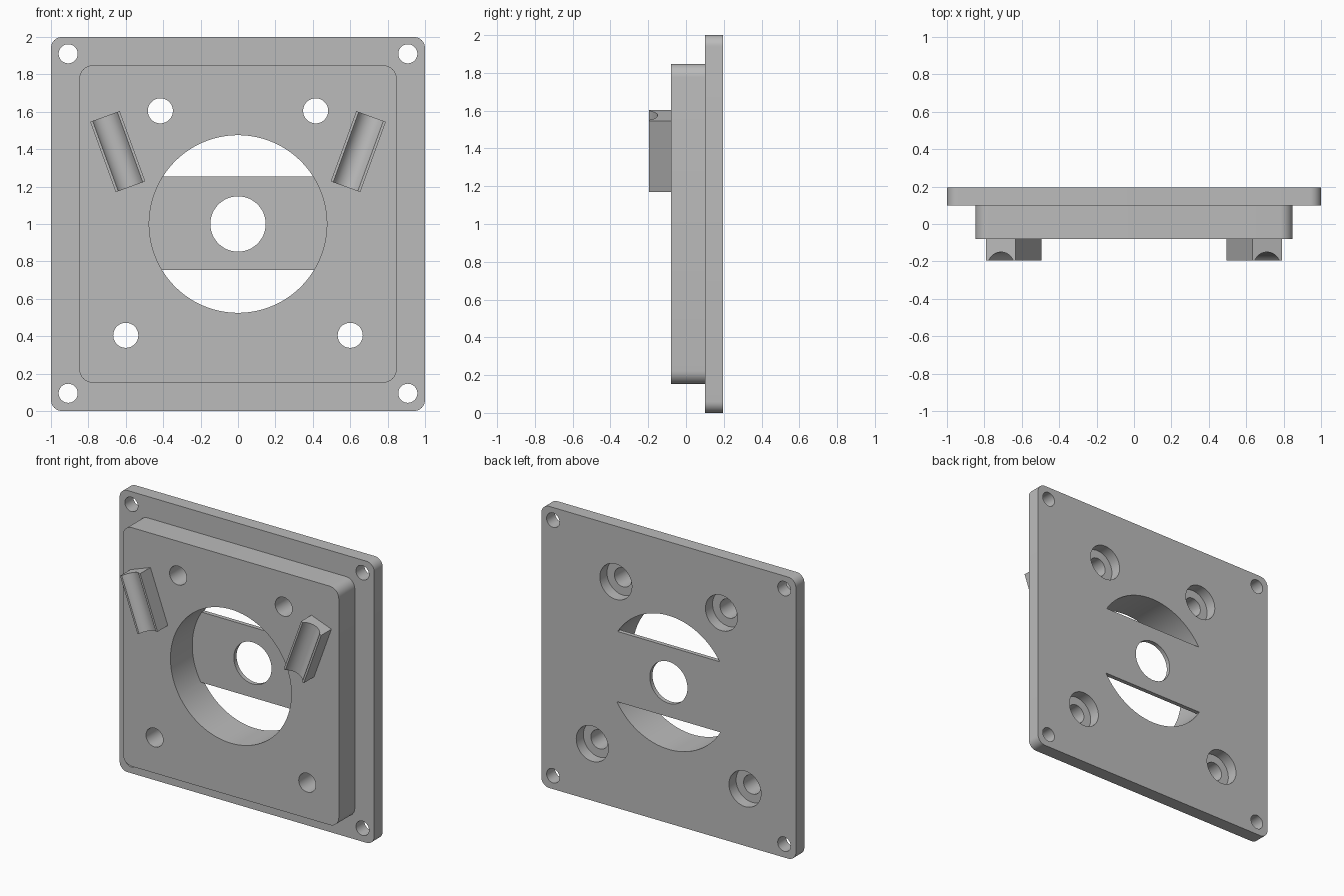
import bpy
import bmesh
from math import sin, cos, pi, radians
from mathutils import Matrix, Vector

if "Cube" in bpy.data.objects:
    bpy.data.objects.remove(bpy.data.objects["Cube"])

grey = bpy.data.materials.new("plain grey")
grey.use_nodes = True
grey.diffuse_color = (0.5, 0.5, 0.5, 1)
grey.node_tree.nodes["Principled BSDF"].inputs["Base Color"].default_value = (0.5, 0.5, 0.5, 1)


def arc(cx, cz, r, start, end, steps):
    return [(cx + r * cos(start + (end - start) * i / steps),
             cz + r * sin(start + (end - start) * i / steps)) for i in range(steps + 1)]


def circle(cx, cz, r, steps=48):
    return arc(cx, cz, r, 0, 2 * pi, steps)[:-1]


def rounded_rect(half, r, cz=1.0):
    pts = []
    for i, (sx, sz) in enumerate([(1, 1), (-1, 1), (-1, -1), (1, -1)]):
        pts += arc(sx * (half - r), cz + sz * (half - r), r, i * pi / 2, (i + 1) * pi / 2, 8)
    return pts


def prism(name, outline, y0, y1):
    """Extrude an x-z outline along y."""
    bm = bmesh.new()
    face = bm.faces.new([bm.verts.new((x, y0, z)) for x, z in outline])
    new = bmesh.ops.extrude_face_region(bm, geom=[face])["geom"]
    bmesh.ops.translate(bm, vec=(0, y1 - y0, 0),
                        verts=[v for v in new if isinstance(v, bmesh.types.BMVert)])
    bmesh.ops.recalc_face_normals(bm, faces=bm.faces)
    mesh = bpy.data.meshes.new(name)
    bm.to_mesh(mesh)
    bm.free()
    mesh.materials.append(grey)
    ob = bpy.data.objects.new(name, mesh)
    bpy.context.collection.objects.link(ob)
    return ob


def activate(ob):
    bpy.ops.object.select_all(action='DESELECT')
    ob.select_set(True)
    bpy.context.view_layer.objects.active = ob


def combine(target, other, operation):
    """Apply a boolean and discard the helper object."""
    mod = target.modifiers.new("boolean", 'BOOLEAN')
    mod.operation, mod.solver, mod.object = operation, 'EXACT', other
    activate(target)
    bpy.ops.object.modifier_apply(modifier=mod.name)
    bpy.data.objects.remove(other)


def smooth(ob):
    activate(ob)
    bpy.ops.object.shade_smooth_by_angle(angle=radians(30))


# Flange plate with the raised block in front
body = prism("mounting_plate", rounded_rect(1.0, 0.06), 0.10, 0.195)
combine(body, prism("raised_block", rounded_rect(0.848, 0.07), -0.08, 0.15), 'UNION')

# Central bore, leaving a thin bridge across the back
bore = prism("bore_cutter", circle(0, 1, 0.475, 96), -0.4, 0.4)
bridge = [(-0.6, 0.755), (0.6, 0.755), (0.6, 1.255), (-0.6, 1.255)]
combine(bore, prism("bridge_shape", bridge, 0.165, 0.5), 'DIFFERENCE')
combine(body, bore, 'DIFFERENCE')
combine(body, prism("centre_hole", circle(0, 1, 0.148, 64), 0.0, 0.4), 'DIFFERENCE')

# Corner holes, and screw holes counterbored from the back
for side in (-1, 1):
    for z in (0.095, 1.91):
        combine(body, prism("corner_hole", circle(side * 0.908, z, 0.051), -0.4, 0.4), 'DIFFERENCE')
    for x, z in ((0.415, 1.605), (0.6, 0.405)):
        combine(body, prism("screw_hole", circle(side * x, z, 0.067), -0.4, 0.4), 'DIFFERENCE')
        combine(body, prism("counterbore", circle(side * x, z, 0.126), 0.115, 0.4), 'DIFFERENCE')
smooth(body)

# Tilted cradles with a round groove along their length
for side, label in ((1, "left"), (-1, "right")):
    w, front, back = 0.084, -0.195, -0.08
    section = [(-w, back), (-w, front)]
    section += arc(0, -0.227, 0.077, radians(155.5), radians(24.5), 20)
    section += [(w, front), (w, back)]
    cradle = prism(label + "_cradle", section, -0.2, 0.2)
    # Section is drawn in x-z: stand its length up, then tilt outward
    stand = Matrix(((1, 0, 0), (0, 0, 1), (0, 1, 0))).to_4x4()
    tilt = Matrix.Rotation(side * radians(20), 4, 'Y')
    place = Matrix.Translation(Vector((side * 0.643, 0, 1.387)))
    cradle.data.transform(place @ tilt @ stand)
    cradle.data.flip_normals()
    smooth(cradle)
